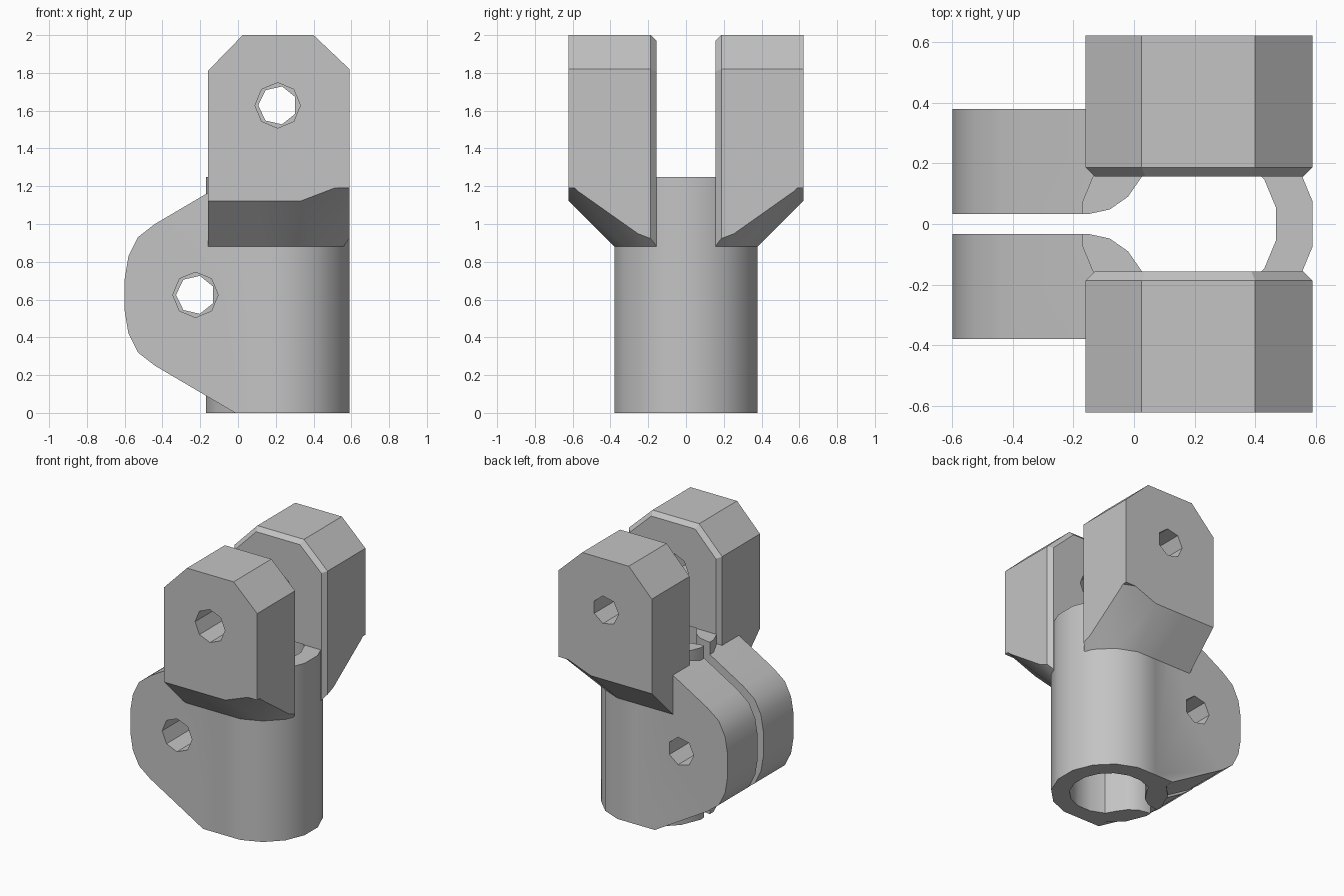
import bpy
from math import cos, sin, pi

if "Cube" in bpy.data.objects:
    bpy.data.objects.remove(bpy.data.objects["Cube"])

AXIS_X = 0.21          # centre of the tube
TUBE_R, BORE_R = 0.387, 0.265
TUBE_H = 1.25

grey = bpy.data.materials.new("plain_grey")
grey.use_nodes = True
colour = (0.55, 0.55, 0.55, 1)
grey.diffuse_color = colour
grey.node_tree.nodes["Principled BSDF"].inputs["Base Color"].default_value = colour


def loft(name, rings):
    """Closed solid through rings of equal point count."""
    n = len(rings[0])
    verts = [p for ring in rings for p in ring]
    faces = [tuple(range(n))[::-1], tuple(range(len(verts) - n, len(verts)))]
    for k in range(len(rings) - 1):
        for i in range(n):
            j = (i + 1) % n
            faces.append((k * n + i, k * n + j, k * n + n + j, k * n + n + i))
    mesh = bpy.data.meshes.new(name)
    mesh.from_pydata(verts, [], faces)
    mesh.materials.append(grey)
    obj = bpy.data.objects.new(name, mesh)
    bpy.context.collection.objects.link(obj)
    # make the normals point outwards
    bpy.context.view_layer.objects.active = obj
    bpy.ops.object.mode_set(mode='EDIT')
    bpy.ops.mesh.select_all(action='SELECT')
    bpy.ops.mesh.normals_make_consistent(inside=False)
    bpy.ops.object.mode_set(mode='OBJECT')
    return obj


def prism_z(name, pts, z0, z1):
    return loft(name, [[(x, y, z) for x, y in pts] for z in (z0, z1)])


def prism_y(name, pts, y0, y1):
    return loft(name, [[(x, y, z) for x, z in pts] for y in (y0, y1)])


def polygon(cx, cy, r, n, start):
    return [(cx + r * cos(start + 2 * pi * i / n), cy + r * sin(start + 2 * pi * i / n))
            for i in range(n)]


def combine(obj, tool, operation):
    mod = obj.modifiers.new("cut", 'BOOLEAN')
    mod.operation, mod.object, mod.solver = operation, tool, 'EXACT'
    bpy.context.view_layer.objects.active = obj
    bpy.ops.object.modifier_apply(modifier=mod.name)


# Clamp: round tube with a thick ear on its right
clamp = prism_z("clamp_tube", polygon(AXIS_X, 0, TUBE_R, 16, pi / 16), 0, TUBE_H)
half = [(AXIS_X, 0), (-0.015, 0), (-0.44, 0.25), (-0.53, 0.32), (-0.58, 0.42), (-0.6, 0.54)]
ear_outline = half + [(x, TUBE_H - z) for x, z in reversed(half)]
ear = prism_y("ear", ear_outline, -0.3795, 0.3795)
combine(clamp, ear, 'UNION')

# Bore opening into the slot through rounded corners
side = [(-0.8, 0.033), (-0.15, 0.033), (-0.08, 0.048), (-0.02, 0.09), (0.025, 0.155)]
side += [(AXIS_X + BORE_R * cos(a), BORE_R * sin(a))
         for a in [pi / 16 * k for k in range(11, 0, -2)]]
channel_outline = side + [(x, -y) for x, y in reversed(side)]
channel = prism_z("channel_cutter", channel_outline, -0.1, TUBE_H + 0.002)
combine(clamp, channel, 'DIFFERENCE')


# Flared underside of the arms: straight on the right, conical around the tube
def flare_ring(offset, z):
    r = TUBE_R + offset / cos(pi / 16)
    arc = [(AXIS_X + r * cos(a), r * sin(a), z) for a in [pi / 16 * k for k in range(-9, 10, 2)]]
    y = r * cos(pi / 16)
    return [(-0.5, -y, z)] + arc + [(-0.5, y, z)]


flare = loft("flare_helper", [flare_ring(0, 0.88), flare_ring(0.31, 1.19),
                              flare_ring(0.6, 1.2), flare_ring(0.6, 2.2)])


# Arms with clipped top corners and a chamfer around the inner face
def arm_outline(inset):
    x0, x1, top = -0.16 + inset, 0.59 - inset, 2 - inset
    c = 0.4 * inset
    return [(x0, 0.8), (x1, 0.8), (x1, 1.82 - c), (0.4 - c, top), (0.025 + c, top), (x0, 1.81 - c)]


arms = []
for name, s in (("front_arm", -1), ("rear_arm", 1)):
    arm = loft(name, [[(x, s * y, z) for x, z in arm_outline(inset)]
                      for inset, y in ((0.03, 0.157), (0, 0.187), (0, 0.622))])
    combine(arm, flare, 'INTERSECT')
    combine(arm, channel, 'DIFFERENCE')
    arms.append(arm)

# Bolt holes: eight-sided in front, seven-sided behind
helpers = [ear, channel, flare]
for sides, r, start, y0, y1, arm in ((8, 0.12, 0, -0.8, 0, arms[0]), (7, 0.103, pi, 0, 0.8, arms[1])):
    for target, cx, cz in ((clamp, -0.225, 0.625), (arm, AXIS_X, 1.628)):
        hole = prism_y("hole_cutter", polygon(cx, cz, r, sides, start), y0, y1)
        combine(target, hole, 'DIFFERENCE')
        helpers.append(hole)

for helper in helpers:
    bpy.data.objects.remove(helper)

# Smooth the round walls, keep the corners sharp
for obj in [clamp] + arms:
    bpy.ops.object.select_all(action='DESELECT')
    obj.select_set(True)
    bpy.context.view_layer.objects.active = obj
    bpy.ops.object.shade_smooth_by_angle(angle=pi / 6)
